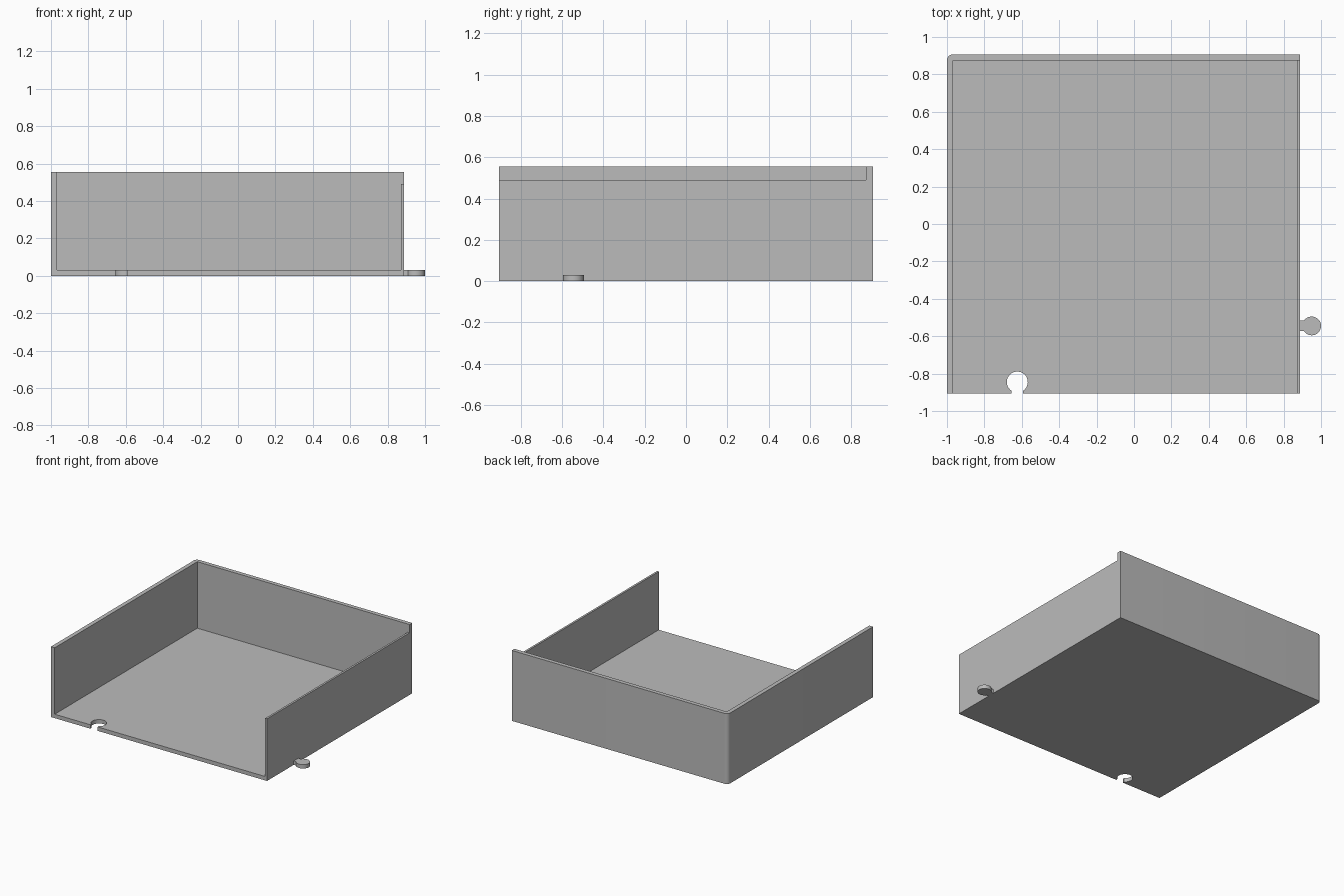
import bpy
import bmesh
from math import sin, cos, asin, pi, radians

cube = bpy.data.objects.get("Cube")
if cube:
    bpy.data.objects.remove(cube, do_unlink=True)

# Overall sizes
LEFT, RIGHT, DEPTH, HEIGHT = -1.0, 0.888, 0.906, 0.556
WALL, THIN, FLOOR, LOW = 0.033, 0.016, 0.031, 0.491

grey = bpy.data.materials.new("light grey")
grey.use_nodes = True
colour = (0.5, 0.5, 0.5, 1)
grey.diffuse_color = colour
grey.node_tree.nodes["Principled BSDF"].inputs["Base Color"].default_value = colour


def arc(cx, cy, r, start, end, steps):
    angles = [start + (end - start) * i / steps for i in range(steps + 1)]
    return [(cx + r * cos(a), cy + r * sin(a)) for a in angles]


def rect(x0, y0, x1, y1):
    return [(x0, y0), (x1, y0), (x1, y1), (x0, y1)]


def keyhole(cx, cy, r, half, length, heading):
    """Round head with a straight neck leaving it along heading."""
    gap = asin(half / r)
    pts = arc(cx, cy, r, heading + gap, heading + 2 * pi - gap, 48)
    c, s = cos(heading), sin(heading)
    for side in (-half, half):
        pts.append((cx + length * c - side * s, cy + length * s + side * c))
    return pts


def extrude(name, outline, z0, z1):
    bm = bmesh.new()
    face = bm.faces.new([bm.verts.new((x, y, z0)) for x, y in outline])
    top = bmesh.ops.extrude_face_region(bm, geom=[face])["geom"]
    bmesh.ops.translate(bm, vec=(0, 0, z1 - z0),
                        verts=[g for g in top if isinstance(g, bmesh.types.BMVert)])
    bmesh.ops.recalc_face_normals(bm, faces=bm.faces)
    mesh = bpy.data.meshes.new(name)
    bm.to_mesh(mesh)
    bm.free()
    mesh.materials.append(grey)
    ob = bpy.data.objects.new(name, mesh)
    bpy.context.collection.objects.link(ob)
    return ob


def combine(target, other, operation):
    mod = target.modifiers.new(operation.lower(), 'BOOLEAN')
    mod.operation = operation
    mod.solver = 'EXACT'
    mod.object = other
    bpy.context.view_layer.objects.active = target
    bpy.ops.object.modifier_apply(modifier=mod.name)
    bpy.data.objects.remove(other, do_unlink=True)


# Outer block with one rounded back corner
R = 0.03
outline = [(LEFT, -DEPTH), (RIGHT, -DEPTH), (RIGHT, DEPTH)]
outline += arc(LEFT + R, DEPTH - R, R, pi / 2, pi, 8)
tray = extrude("open_tray", outline, 0, HEIGHT)

# Interior, open at the front and top
inside = rect(LEFT + WALL, -1.2, RIGHT - THIN, DEPTH - WALL)
combine(tray, extrude("interior_cutter", inside, FLOOR, 1), 'DIFFERENCE')

# Lowered rim of the thin side wall
rim = rect(RIGHT - 0.1, -1.2, 1.2, DEPTH - WALL)
combine(tray, extrude("rim_cutter", rim, LOW, 1), 'DIFFERENCE')

# Socket in the front edge and matching tab on the side
socket = keyhole(-0.624, -0.845, 0.056, 0.031, 0.3, -pi / 2)
combine(tray, extrude("socket_cutter", socket, -0.1, 0.2), 'DIFFERENCE')
tab = keyhole(0.95, -0.545, 0.05, 0.028, 0.07, pi)
combine(tray, extrude("side_tab", tab, 0, FLOOR), 'UNION')

bpy.ops.object.select_all(action='DESELECT')
tray.select_set(True)
bpy.context.view_layer.objects.active = tray
bpy.ops.object.shade_smooth_by_angle(angle=radians(30))
